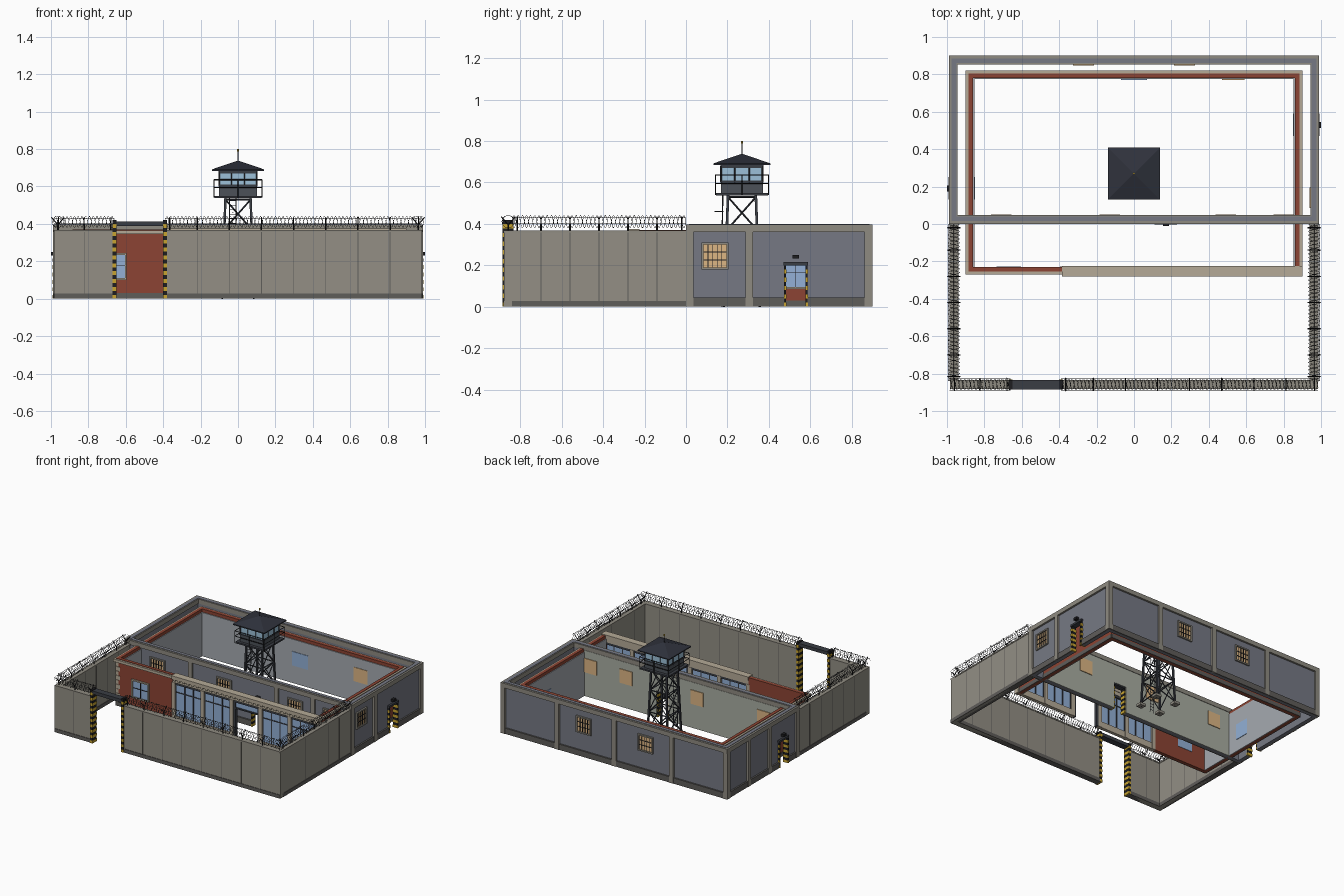
import bpy, bmesh, math
from mathutils import Vector, Matrix

if "Cube" in bpy.data.objects:
    bpy.data.objects.remove(bpy.data.objects["Cube"])

HEX = dict(grey='767984', trim='8f8b81', dark='5f5d5a', fence='938f85', brick='8c4433', tan='b5aa97',
           iron='3a3d44', roof='2f323c', glass='93b0d6', cabglass='9cc0d8', lit='dcb684', yellow='c8a430',
           black='1d1d20', green='a9ada2', pale='a5aab0', panel='4c5158', wire='3c3c3e')
parts, mats = {}, {}

def mat(key):
    if key not in mats:
        m = bpy.data.materials.new(key)
        c = [int(HEX[key][i:i + 2], 16) / 255 for i in (0, 2, 4)]
        m.diffuse_color = [((v + .055) / 1.055) ** 2.4 for v in c] + [1]
        m.use_nodes = True
        m.node_tree.nodes["Principled BSDF"].inputs["Base Color"].default_value = m.diffuse_color
        mats[key] = m
    return mats[key]

def part(name, key):
    if name not in parts:
        parts[name] = (bmesh.new(), key)
    return parts[name][0]

def box(name, key, x0, x1, y0, y1, z0, z1):
    M = Matrix.Translation(((x0 + x1) / 2, (y0 + y1) / 2, (z0 + z1) / 2))
    bmesh.ops.create_cube(part(name, key), size=1, matrix=M @ Matrix.Diagonal((abs(x1 - x0), abs(y1 - y0), abs(z1 - z0), 1)))

def rod(name, key, p, q, r, n=4, r2=None):
    p, q = Vector(p), Vector(q)
    M = Matrix.Translation((p + q) / 2) @ (q - p).to_track_quat('Z', 'Y').to_matrix().to_4x4()
    bmesh.ops.create_cone(part(name, key), cap_ends=True, segments=n, radius1=r, radius2=r if r2 is None else r2,
                          depth=(q - p).length, matrix=M)

def sbox(side, name, key, u0, u1, d0, d1, z0, z1):
    """Box on a wall side: u runs along the wall, d is distance outward."""
    s = 1 if side in 'BR' else -1
    if side in 'FB':
        box(name, key, u0, u1, s * d0, s * d1, z0, z1)
    else:
        box(name, key, s * d0, s * d1, u0, u1, z0, z1)

def wall(side, name, key, u0, u1, d0, d1, z0, z1, gaps=()):
    """Wall run with openings (centre, half width, head height)."""
    u = u0
    for c, h, head in sorted(gaps):
        sbox(side, name, key, u, c - h, d0, d1, z0, z1)
        if head < z1:
            sbox(side, name, key, c - h, c + h, d0, d1, max(head, z0), z1)
        u = c + h
    sbox(side, name, key, u, u1, d0, d1, z0, z1)

def window(side, name, D, t, u, z0, z1, w, barred):
    h, f = w / 2, .01
    sbox(side, name + '_pane', 'lit' if barred else 'glass', u - h, u + h, D - t - .003, D + .003, z0, z1)
    fk = 'trim' if barred else 'tan'
    for a, b, c, d in ((u - h - f, u - h, z0 - f, z1 + f), (u + h, u + h + f, z0 - f, z1 + f),
                       (u - h, u + h, z0 - f, z0), (u - h, u + h, z1, z1 + f)):
        sbox(side, name + '_frame', fk, a, b, D, D + .012, c, d)
    n = 5 if barred else 2
    for i in range(1, n):
        b = u - h + w * i / n
        sbox(side, name + '_bars', 'black', b - .002, b + .002, D + .003, D + .008, z0, z1)
    for k in ((.33, .67) if barred else (.55,)):
        z = z0 + (z1 - z0) * k
        sbox(side, name + '_bars', 'black', u - h, u + h, D + .003, D + .007, z - .002, z + .002)

def hazard_post(side, name, u, d0, d1, top, h, n):
    for i in range(n):
        e = .001 * (i % 2)
        sbox(side, name + ('_black' if i % 2 else '_yellow'), 'black' if i % 2 else 'yellow',
             u - h + e, u + h - e, d0 + e, d1 - e, top * i / n, top * (i + 1) / n)

# Grey cell block: four recessed walls, pilasters, plinth, cap
block = {'F': (0, -.99, .99, [.17], (-.98, -.42, .33, .65, .98), (-.71, -.13, .49, .80)),
         'B': (.90, -.99, .99, [], (-.97, -.5, 0, .5, .97), (-.27, .27)),
         'R': (.99, 0, .90, [.53], (.018, .305, .88), (.14,)),
         'L': (.99, 0, .90, [.19], (.018, .36, .62, .88), ())}
for s, (D, a, b, doors, pil, wins) in block.items():
    gaps = [(c, .055, .21) for c in doors]
    wall(s, 'block_wall', 'grey', a + .015, b - .015, D - .04, D - .015, 0, .4, gaps)
    wall(s, 'block_plinth', 'dark', a + .002, b - .002, D - .015, D - .003, 0, .045, gaps)
    sbox(s, 'block_cap', 'trim', a, b, D - .015, D, .362, .397)
    sbox(s, 'block_cap', 'trim', a + .04, b - .04, D - .047, D - .04, .362, .397)
    for u in pil:
        sbox(s, 'block_pilaster', 'trim', max(a, u - .018), min(b, u + .018), D - .015, D, 0, .362)
    for u in wins:
        window(s, 'cell_window', D - .015, .034, u, .19, .30, .11, True)
    for c in doors:  # doorway with striped jambs, lintel and lamp
        for e in (-1, 1):
            hazard_post(s, 'doorway_jamb', c + e * .052, D - .043, D + .001, .2, .006, 10)
        sbox(s, 'doorway_lintel', 'iron', c - .06, c + .06, D - .043, D + .002, .2, .215)
        sbox(s, 'doorway_lamp', 'black', c - .016, c + .016, D - .015, D + .01, .232, .25)
wall('F', 'inner_front_lining', 'green', -.86, .86, -.046, -.04, 0, .36, [(.17, .055, .21)])

# Brick building: shell, lining, ledge, plinth
brick = {'B': (.805, -.885, .885), 'R': (.885, -.255, .805), 'L': (.885, -.255, .805), 'F': (.255, -.885, -.38)}
for s, (D, a, b) in brick.items():
    sbox(s, 'brick_wall', 'brick', a, b, D - .025, D, 0, .37)
    o = 0 if s == 'F' else .015
    sbox(s, 'brick_ledge', 'tan', a - .015, b + o, D, D + .015, .345, .366)
    sbox(s, 'brick_plinth', 'dark', a, b, D, D + .006, 0, .03)
    if s != 'F':
        sbox(s, 'inner_lining', 'pale', a + .025, b - .025, D - .031, D - .025, 0, .345)
window('F', 'brick_window', .255, .025, -.67, .11, .235, .13, False)
window('R', 'brick_window', .885, .032, .53, .095, .22, .12, False)
window('L', 'brick_window', .885, .032, .19, .095, .22, .12, False)
window('B', 'brick_window', .805, .032, 0, .14, .25, .14, False)
sbox('B', 'lit_opening', 'lit', .47, .59, .77, .81, .16, .27)
for i in range(9):  # corner quoins
    w = .035 if i % 2 else .022
    box('quoin', 'tan', -.889, -.885 + w, -.259, -.255 + .057 - w, .03 + i * .035, .062 + i * .035)

# Glazed shopfront with columns, centre doorway and dentilled cornice
bw = 1.265 / 5
for i in range(6):
    x = -.38 + bw * i
    box('shopfront_column', 'tan', x - .015, x + .015, -.263, -.228, 0, .315)
    if i == 5:
        break
    a, b = x + .015, x + bw - .015
    if i == 2:
        for e in (a, b - .015):
            box('shopfront_door_frame', 'iron', e, e + .015, -.257, -.232, 0, .3)
        box('shopfront_door_frame', 'iron', a, b, -.257, -.232, .25, .26)
        box('shopfront_glass', 'glass', a, b, -.248, -.242, .26, .3)
    else:
        box('shopfront_sill', 'tan', a, b, -.258, -.232, 0, .05)
        box('shopfront_glass', 'glass', a, b, -.248, -.242, .05, .3)
        for k in range(4):
            m = a + (b - a) * k / 3
            box('shopfront_mullion', 'iron', m - .004, m + .004, -.253, -.237, .05, .3)
        box('shopfront_mullion', 'iron', a, b, -.252, -.238, .235, .242)
box('shopfront_lintel', 'iron', -.38, .885, -.258, -.23, .3, .318)
box('shopfront_cornice', 'tan', -.385, .89, -.266, -.228, .318, .348)
box('shopfront_cornice', 'tan', -.385, .9, -.282, -.225, .348, .376)
for i in range(32):
    box('cornice_dentil', 'tan', -.375 + i * .04, -.357 + i * .04, -.276, -.266, .334, .348)

# Concrete perimeter fence with panel joints, base and coping
runs = [('F', -.985, -.66, 2), ('F', -.39, .985, 8), ('L', -.84, 0, 6), ('R', -.84, 0, 6)]
wires = bpy.data.curves.new('razor_wire_coil', 'CURVE')
wires.dimensions, wires.bevel_depth, wires.bevel_resolution = '3D', .0011, 0
for s, a, b, n in runs:
    D = .88 if s == 'F' else .985
    C = D - .022
    sbox(s, 'fence_wall', 'fence', a, b, D - .043, D - .002, 0, .36)
    sbox(s, 'fence_coping', 'trim', a, b, D - .046, D + .001, .358, .368)
    sbox(s, 'fence_base', 'dark', a, b, D - .046, D + .002, 0, .028)
    def pt(u, d, z):
        sg = -1 if s in 'FL' else 1
        return (u, sg * d, z) if s == 'F' else (sg * d, u, z)
    for i in range(n + 1):
        u = a + (b - a) * i / n
        if 0 < i < n:
            sbox(s, 'fence_joint', 'dark', u - .002, u + .002, D - .0435, D - .0015, .028, .358)
        v = min(max(u, a + .025), b - .02)
        rod('wire_bracket', 'black', pt(v, C, .36), pt(v, C, .40), .004)
        for e in (-1, 1):
            rod('wire_bracket', 'black', pt(v, C, .395), pt(v, C + e * .034, .435), .003)
    for e in (-.03, 0, .03):
        z = .43 if e else .4
        rod('strand_wire', 'wire', pt(a, C + e, z), pt(b, C + e, z), .001, 3)
    for ph in (0, math.pi):
        N = int((b - a) / .04 * 12)
        sp = wires.splines.new('POLY')
        sp.points.add(N)
        for i in range(N + 1):
            t = i * math.tau / 12 + ph
            sp.points[i].co = (*pt(a + (b - a) * i / N, C + .031 * math.cos(t), .411 + .03 * math.sin(t)), 1)
coil = bpy.data.objects.new('razor_wire_coil', wires)
bpy.context.collection.objects.link(coil)
wires.materials.append(mat('wire'))

# Vehicle gate: striped posts and beam
for u in (-.66, -.39):
    hazard_post('F', 'gate_post', u, .832, .886, .42, .011, 20)
box('gate_beam', 'iron', -.65, -.40, -.884, -.834, .388, .414)

# Watchtower: braced legs, footings, ladder
T = Vector((0, .27, 0))
def leg(i, z):
    r = .087 - .02 * z / .54
    return T + Vector((r * (1, -1, -1, 1)[i % 4], r * (1, 1, -1, -1)[i % 4], z))
levels = (.03, .2, .37, .53)
for i in range(4):
    rod('tower_leg', 'iron', leg(i, 0), leg(i, .54), .009)
    f = leg(i, 0)
    box('tower_footing', 'trim', f.x - .024, f.x + .024, f.y - .024, f.y + .024, 0, .02)
    for z0, z1 in zip(levels, levels[1:]):
        rod('tower_brace', 'iron', leg(i, z0), leg(i + 1, z1), .0045)
        rod('tower_brace', 'iron', leg(i + 1, z0), leg(i, z1), .0045)
        rod('tower_brace', 'iron', leg(i, z1), leg(i + 1, z1), .005)
for x in (-.045, -.01):
    rod('ladder', 'iron', (x, .168, 0), (x, .178, .55), .003)
for i in range(22):
    y = .168 + .01 * i / 22
    rod('ladder', 'iron', (-.045, y, .02 + i * .024), (-.01, y, .02 + i * .024), .002)
rod('tower_bracket', 'iron', (-.028, .138, .46), (-.028, .18, .46), .003)

# Watchtower cabin, railing, roof and mast
def tbox(name, key, r, z0, z1):
    box(name, key, -r, r, T.y - r, T.y + r, z0, z1)
tbox('tower_platform', 'iron', .125, .538, .55)
tbox('cabin_base', 'panel', .102, .55, .605)
tbox('cabin_glass', 'cabglass', .098, .605, .675)
tbox('cabin_sill', 'iron', .105, .603, .61)
tbox('cabin_head', 'iron', .104, .67, .686)
for i in range(4):
    R = Matrix.Rotation(i * math.pi / 2, 3, 'Z')
    P = lambda x, y, z: T + R @ Vector((x, y, z))
    for x in (-.1, -.035, .035):
        rod('cabin_mullion', 'iron', P(x, -.1, .6), P(x, -.1, .68), .005 if x < -.05 else .003)
    for z in (.595, .636):
        rod('tower_railing', 'black', P(-.128, -.128, z), P(.128, -.128, z), .003)
    for x in (-.128, 0):
        rod('tower_railing', 'black', P(x, -.128, .54), P(x, -.128, .636), .003)
tbox('tower_roof_eave', 'roof', .138, .684, .692)
bmesh.ops.create_cone(part('tower_roof', 'roof'), cap_ends=True, segments=4, radius1=.138 * 2 ** .5, radius2=.004, depth=.046,
                      matrix=Matrix.Translation((0, T.y, .715)) @ Matrix.Rotation(math.pi / 4, 4, 'Z'))
rod('tower_mast', 'black', (0, T.y, .73), (0, T.y, .792), .0025, 6)
rod('mast_tip', 'yellow', (0, T.y, .788), (0, T.y, .80), .005, 8)

for name, (bm, key) in parts.items():
    me = bpy.data.meshes.new(name)
    bm.to_mesh(me)
    bm.free()
    me.materials.append(mat(key))
    bpy.context.collection.objects.link(bpy.data.objects.new(name, me))
